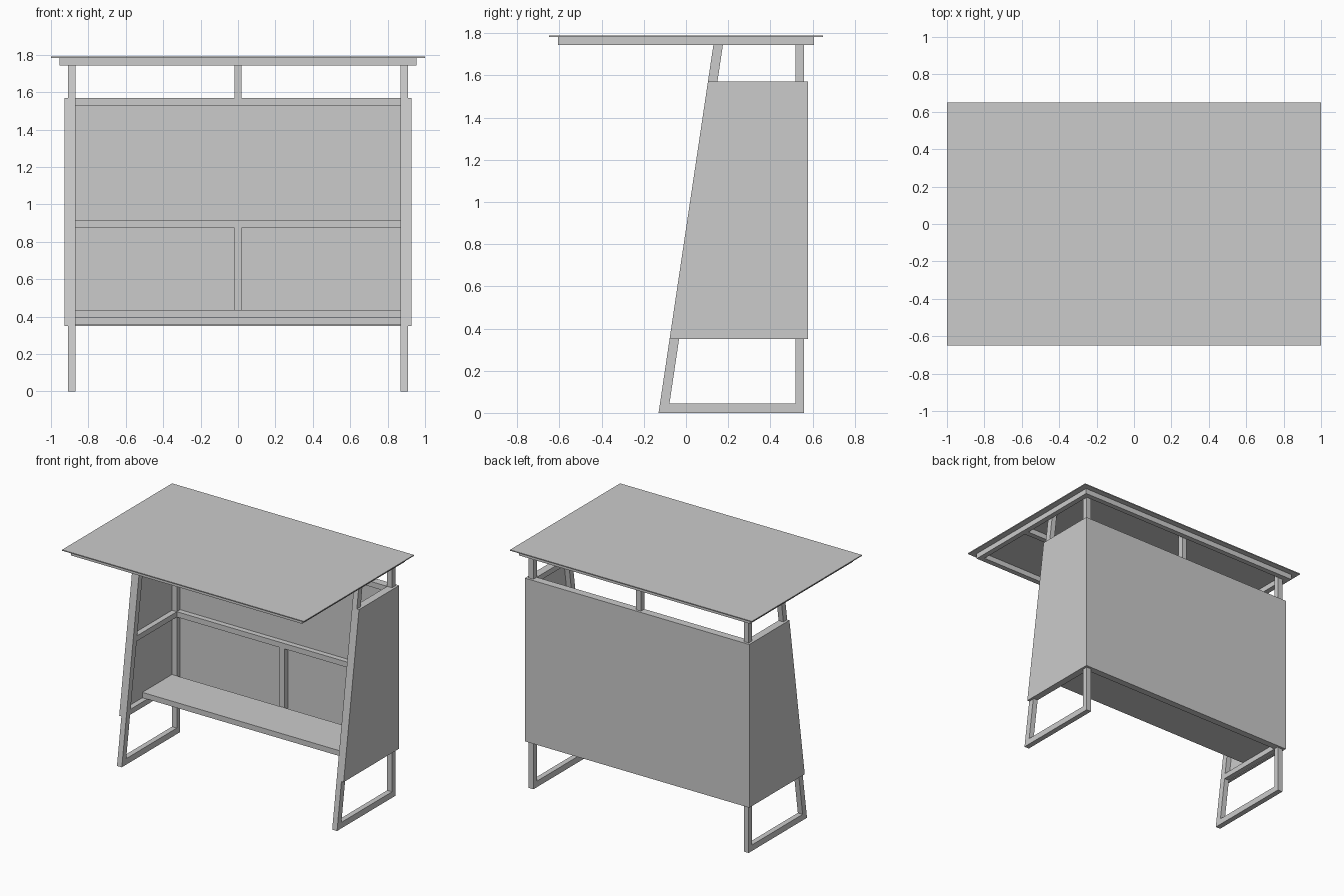
import bpy, bmesh

if "Cube" in bpy.data.objects:
    bpy.data.objects.remove(bpy.data.objects["Cube"])

T = 0.04                          # square tube size
X0, X1 = 0.87, 0.91               # side frame, inner and outer x
ROOF_Z = 1.783                    # underside of roof sheet


def box(name, x, y, z):
    bpy.ops.mesh.primitive_cube_add(
        size=1, location=[(a + b) / 2 for a, b in (x, y, z)])
    ob = bpy.context.object
    ob.name = name
    ob.scale = [b - a for a, b in (x, y, z)]
    return ob


def prism(name, profile, xa, xb):
    """Extrude a (y, z) profile along x."""
    bm = bmesh.new()
    f = bm.faces.new([bm.verts.new((xa, y, z)) for y, z in profile])
    ext = bmesh.ops.extrude_face_region(bm, geom=[f])
    verts = [g for g in ext["geom"] if isinstance(g, bmesh.types.BMVert)]
    bmesh.ops.translate(bm, verts=verts, vec=(xb - xa, 0, 0))
    bmesh.ops.recalc_face_normals(bm, faces=bm.faces)
    me = bpy.data.meshes.new(name)
    bm.to_mesh(me)
    bm.free()
    ob = bpy.data.objects.new(name, me)
    bpy.context.collection.objects.link(ob)
    return ob


def lean(z):
    """Front edge of the leaning leg at height z."""
    return -0.13 + 0.149 * z


def side_rail(name, z, xa, xb):
    prism(name, [(lean(z) + T, z), (0.52, z), (0.52, z + T),
                 (lean(z + T) + T, z + T)], xa, xb)


RAILS = {"lower": 0.355, "middle": 0.875, "top": 1.53}

# Side frames and side panels
for side, s in (("left", -1), ("right", 1)):
    xa, xb = sorted((s * X0, s * X1))
    box(side + "_rear_leg", (xa, xb), (0.52, 0.56), (0, ROOF_Z))
    prism(side + "_front_leg",
          [(lean(0), 0), (lean(0) + T + 0.005, 0),
           (lean(ROOF_Z) + T + 0.005, ROOF_Z), (lean(ROOF_Z), ROOF_Z)], xa, xb)
    prism(side + "_foot_bar",
          [(lean(0) + T, 0), (0.52, 0), (0.52, 0.045), (lean(0.045) + T, 0.045)],
          xa, xb)
    for level, z in RAILS.items():
        side_rail(f"{side}_{level}_rail", z, xa, xb)
    prism(side + "_panel",
          [(lean(0.35), 0.35), (0.56, 0.35), (0.56, 1.57), (lean(1.57), 1.57)],
          s * X1, s * 0.928)

# Back panel, rails and centre posts
box("back_panel", (-0.928, 0.928), (0.56, 0.578), (0.35, 1.57))
for level, z in RAILS.items():
    box(f"back_{level}_rail", (-X0, X0), (0.52, 0.56), (z, z + T))
box("lower_centre_post", (-0.02, 0.02), (0.52, 0.56), (0.395, 0.875))
box("upper_centre_post", (-0.02, 0.02), (0.52, 0.56), (1.57, ROOF_Z))

# Bench seat
box("seat", (-X1, X1), (0.17, 0.52), (0.395, 0.435))

# Roof frame and sheet
FX, FY = 0.955, 0.607
zr = (1.743, ROOF_Z)
for name, y in (("front", -FY), ("middle", -0.12), ("rear", FY - T)):
    box(f"roof_{name}_beam", (-FX + T, FX - T), (y, y + T), zr)
for name, x in (("left", -FX), ("right", FX - T)):
    box(f"roof_{name}_beam", (x, x + T), (-FY, FY), zr)
box("roof_sheet", (-1, 1), (-0.65, 0.65), (ROOF_Z, 1.79))
